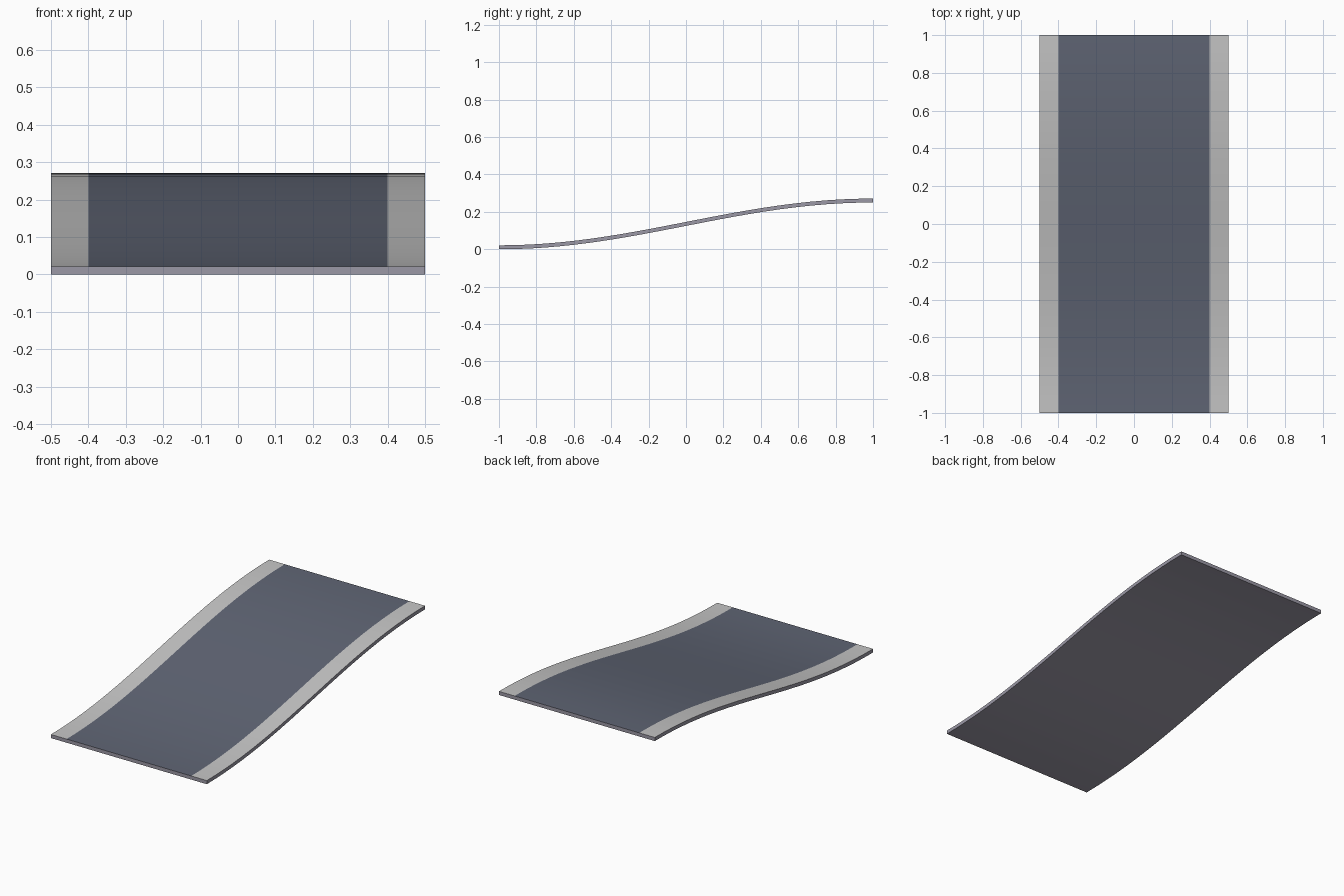
import bpy, bmesh, math

if "Cube" in bpy.data.objects:
    bpy.data.objects.remove(bpy.data.objects["Cube"])

HALF_W, ROAD_W, RISE, THICK, SEGS = 0.5, 0.4, 0.25, 0.021, 24


def material(name, rgb):
    m = bpy.data.materials.new(name)
    m.diffuse_color = (*rgb, 1)
    m.use_nodes = True
    m.node_tree.nodes["Principled BSDF"].inputs["Base Color"].default_value = m.diffuse_color
    return m


road = material("dark asphalt", (0.115, 0.13, 0.175))
kerb = material("light border", (0.56, 0.56, 0.56))
body = material("lavender grey base", (0.33, 0.315, 0.38))


def height(y):
    # S-shaped slope, level at both ends
    return RISE * (0.5 + 0.5 * math.sin(y * math.pi / 2))


# Curved slab: one cross-section per step along the slope
bm = bmesh.new()
xs = [-HALF_W, -ROAD_W, ROAD_W, HALF_W]
rings = []
for i in range(SEGS + 1):
    y = -1 + 2 * i / SEGS
    z = height(y)
    rings.append([bm.verts.new((x, y, z + THICK)) for x in xs]
                 + [bm.verts.new((x, y, z)) for x in reversed(xs)])
for a, b in zip(rings, rings[1:]):
    for k in range(8):
        n = (k + 1) % 8
        bm.faces.new((a[k], a[n], b[n], b[k]))
bm.faces.new(rings[0])
bm.faces.new(rings[-1])
bmesh.ops.recalc_face_normals(bm, faces=bm.faces)

# Colour: road in the middle of the top, borders beside it, base elsewhere
for f in bm.faces:
    if f.normal.z > 0.5:
        f.material_index = 0 if abs(f.calc_center_median().x) < ROAD_W else 1
    else:
        f.material_index = 2

mesh = bpy.data.meshes.new("road_ramp")
bm.to_mesh(mesh)
bm.free()
for m in (road, kerb, body):
    mesh.materials.append(m)
ramp = bpy.data.objects.new("road_ramp", mesh)
bpy.context.collection.objects.link(ramp)
bpy.context.view_layer.objects.active = ramp
ramp.select_set(True)
bpy.ops.object.shade_smooth_by_angle(angle=math.radians(30))
